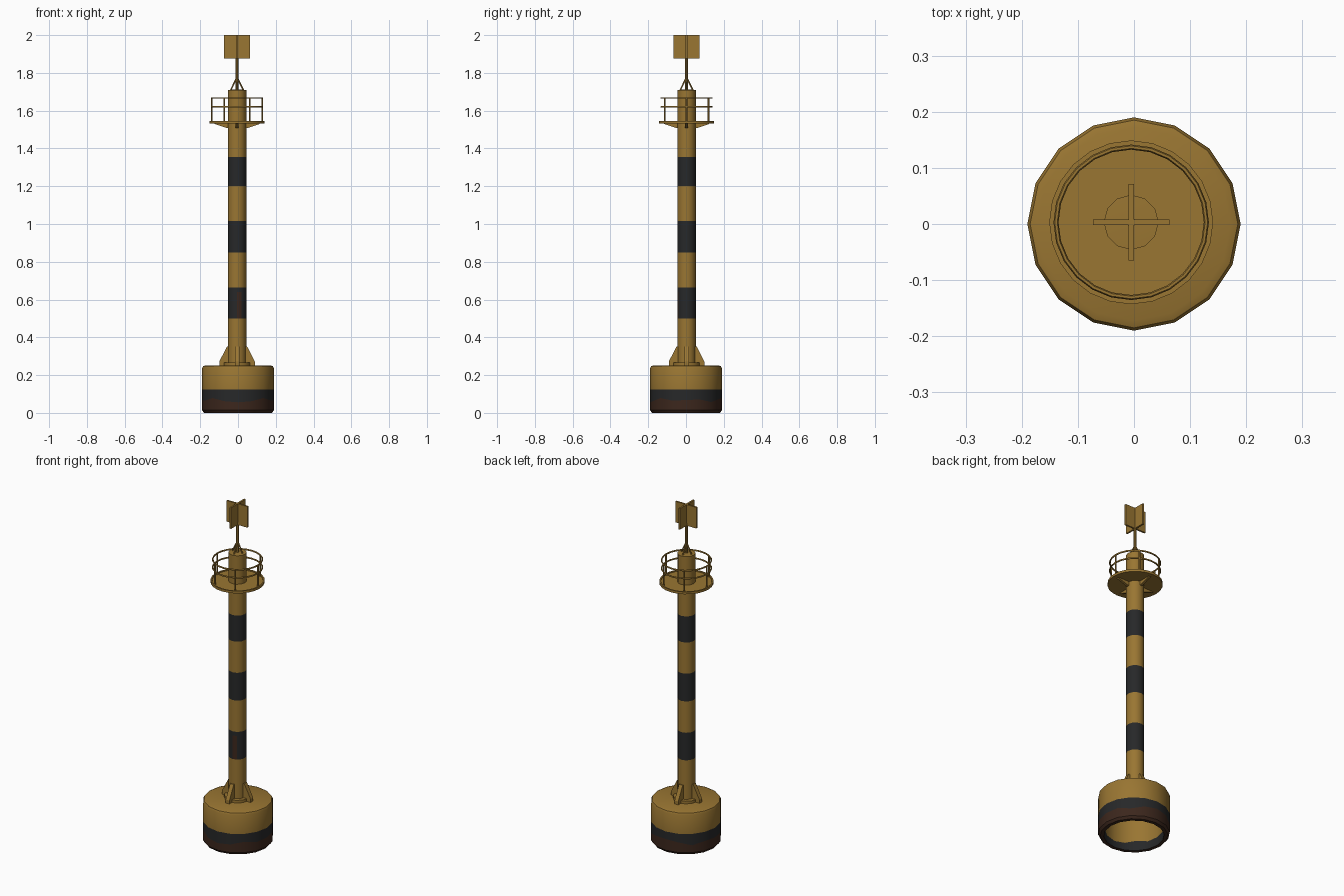
import bpy, bmesh, math
from mathutils import Vector, Matrix

if "Cube" in bpy.data.objects:
    bpy.data.objects.remove(bpy.data.objects["Cube"])

CX, CY = -0.005, 0.003   # the tower stands a touch off the drum centre


def material(name, rgb):
    m = bpy.data.materials.new(name)
    m.diffuse_color = (*rgb, 1)
    m.use_nodes = True
    m.node_tree.nodes["Principled BSDF"].inputs["Base Color"].default_value = m.diffuse_color
    return m


yellow = material("weathered_yellow", (0.32, 0.18, 0.032))
black = material("faded_black", (0.02, 0.021, 0.022))
rust = material("rust_brown", (0.045, 0.02, 0.012))
MATS = [yellow, black, rust]


def finish(name, bm, loc=(0, 0, 0), smooth=True):
    bmesh.ops.recalc_face_normals(bm, faces=bm.faces)
    me = bpy.data.meshes.new(name)
    bm.to_mesh(me)
    bm.free()
    for m in MATS:
        me.materials.append(m)
    ob = bpy.data.objects.new(name, me)
    bpy.context.collection.objects.link(ob)
    ob.location = loc
    if smooth:
        bpy.context.view_layer.objects.active = ob
        ob.select_set(True)
        bpy.ops.object.shade_smooth_by_angle(angle=math.radians(35))
        ob.select_set(False)
    return ob


def lathe(name, rows, seg, loc=(0, 0, 0), rule=None):
    """rows: (radius, z, wave height, material of the band above); radius 0 closes."""
    bm = bmesh.new()
    rings = []
    for r, z, wave, mat in rows:
        if r == 0:
            rings.append([bm.verts.new((0, 0, z))] * seg)
            continue
        rings.append([bm.verts.new((r * math.cos(a), r * math.sin(a),
                                    z + wave * math.sin(5 * a + 1.3 * math.sin(2 * a))))
                      for a in (2 * math.pi * i / seg for i in range(seg))])
    for k in range(len(rows) - 1):
        for i in range(seg):
            j = (i + 1) % seg
            quad = [rings[k][i], rings[k][j], rings[k + 1][j], rings[k + 1][i]]
            f = bm.faces.new(list(dict.fromkeys(quad)))
            f.material_index = rows[k][3]
            if rule:
                rule(f)
    return finish(name, bm, loc)


def rod(name, a, b, r, seg=6):
    a, b = Vector(a), Vector(b)
    d = b - a
    bm = bmesh.new()
    rot = d.to_track_quat('Z', 'Y').to_matrix().to_4x4()
    bmesh.ops.create_cone(bm, cap_ends=True, segments=seg, radius1=r, radius2=r, depth=d.length,
                          matrix=Matrix.Translation((a + b) / 2) @ rot)
    return finish(name, bm, (CX, CY, 0))


def plate(name, outline, thick, angle):
    """Upright plate from a radius/height outline, turned about the tower axis."""
    bm = bmesh.new()
    f = bm.faces.new([bm.verts.new((x, -thick / 2, z)) for x, z in outline])
    ext = bmesh.ops.extrude_face_region(bm, geom=[f])
    bmesh.ops.translate(bm, vec=(0, thick, 0),
                        verts=[v for v in ext["geom"] if isinstance(v, bmesh.types.BMVert)])
    bmesh.ops.rotate(bm, verts=bm.verts, matrix=Matrix.Rotation(angle, 3, 'Z'))
    return finish(name, bm, (CX, CY, 0), False)


def ring(name, R, r, z, seg=24):
    bpy.ops.mesh.primitive_torus_add(major_radius=R, minor_radius=r, major_segments=seg,
                                     minor_segments=6, location=(CX, CY, z))
    ob = bpy.context.object
    ob.name = name
    ob.data.materials.append(yellow)
    bpy.ops.object.shade_smooth_by_angle(angle=math.radians(60))
    ob.select_set(False)


# Float drum: hollow below, rusty foot with a wavy edge, black waterline band
lathe("float_drum", [
    (0, 0.20, 0, 0), (0.160, 0.20, 0, 0), (0.160, 0.05, 0.012, 1), (0.160, 0.0, 0, 2),
    (0.180, 0.0, 0, 2), (0.190, 0.014, 0, 2), (0.190, 0.068, 0.012, 1),
    (0.190, 0.125, 0, 0), (0.190, 0.236, 0, 0), (0.185, 0.247, 0, 0),
    (0.172, 0.252, 0, 0), (0, 0.252, 0, 0)], 16)


# Striped column with a few rust stains on the black bands
def stains(f):
    c = f.calc_center_median()
    a = math.degrees(math.atan2(c.y, c.x))
    if -75 < a < -45 and 0.50 < c.z < 0.645 or -15 < a < 15 and 0.85 < c.z < 0.875:
        f.material_index = 2


lathe("column", [
    (0.049, 0.25, 0, 0), (0.049, 0.50, 0, 1), (0.049, 0.64, 0, 1), (0.049, 0.664, 0, 0),
    (0.049, 0.85, 0, 1), (0.049, 0.873, 0, 1), (0.049, 1.015, 0, 0),
    (0.049, 1.20, 0, 1), (0.049, 1.355, 0, 0), (0.049, 1.71, 0, 0),
    (0, 1.712, 0, 0)], 12, (CX, CY, 0), stains)

# Foot flange and gussets
lathe("foot_flange", [(0.072, 0.25, 0, 0), (0.072, 0.268, 0, 0), (0.04, 0.268, 0, 0)],
      12, (CX, CY, 0))
for k in range(4):
    plate("foot_gusset", [(0.04, 0.25), (0.094, 0.25), (0.094, 0.272), (0.053, 0.352),
                          (0.04, 0.352)], 0.024, k * math.pi / 2)

# Platform, its rim and the braces under it
lathe("platform", [(0.04, 1.532, 0, 0), (0.146, 1.532, 0, 0), (0.146, 1.546, 0, 0),
                   (0.138, 1.546, 0, 0), (0.137, 1.541, 0, 0), (0.04, 1.541, 0, 0)],
      24, (CX, CY, 0))
for k in range(4):
    plate("platform_brace", [(0.04, 1.535), (0.125, 1.535), (0.115, 1.528), (0.055, 1.508),
                             (0.04, 1.508)], 0.014, k * math.pi / 2)

# Railing
for z in (1.62, 1.667):
    ring("rail", 0.134, 0.0045, z)
for k in range(6):
    a = k * math.pi / 3
    x, y = 0.134 * math.cos(a), 0.134 * math.sin(a)
    rod("rail_post", (x, y, 1.54), (x, y, 1.667), 0.0045)

# Mast with four stays
rod("mast", (0, 0, 1.70), (0, 0, 1.89), 0.008, 8)
for k in range(4):
    a = k * math.pi / 2
    c, s = math.cos(a), math.sin(a)
    rod("mast_stay", (0.034 * c, 0.034 * s, 1.708), (0.006 * c, 0.006 * s, 1.765), 0.004)

# Crossed topmark plates
for k in range(2):
    plate("topmark_plate", [(-0.068, 1.875), (0.068, 1.875), (0.068, 2.0), (-0.068, 2.0)],
          0.01, k * math.pi / 2)
